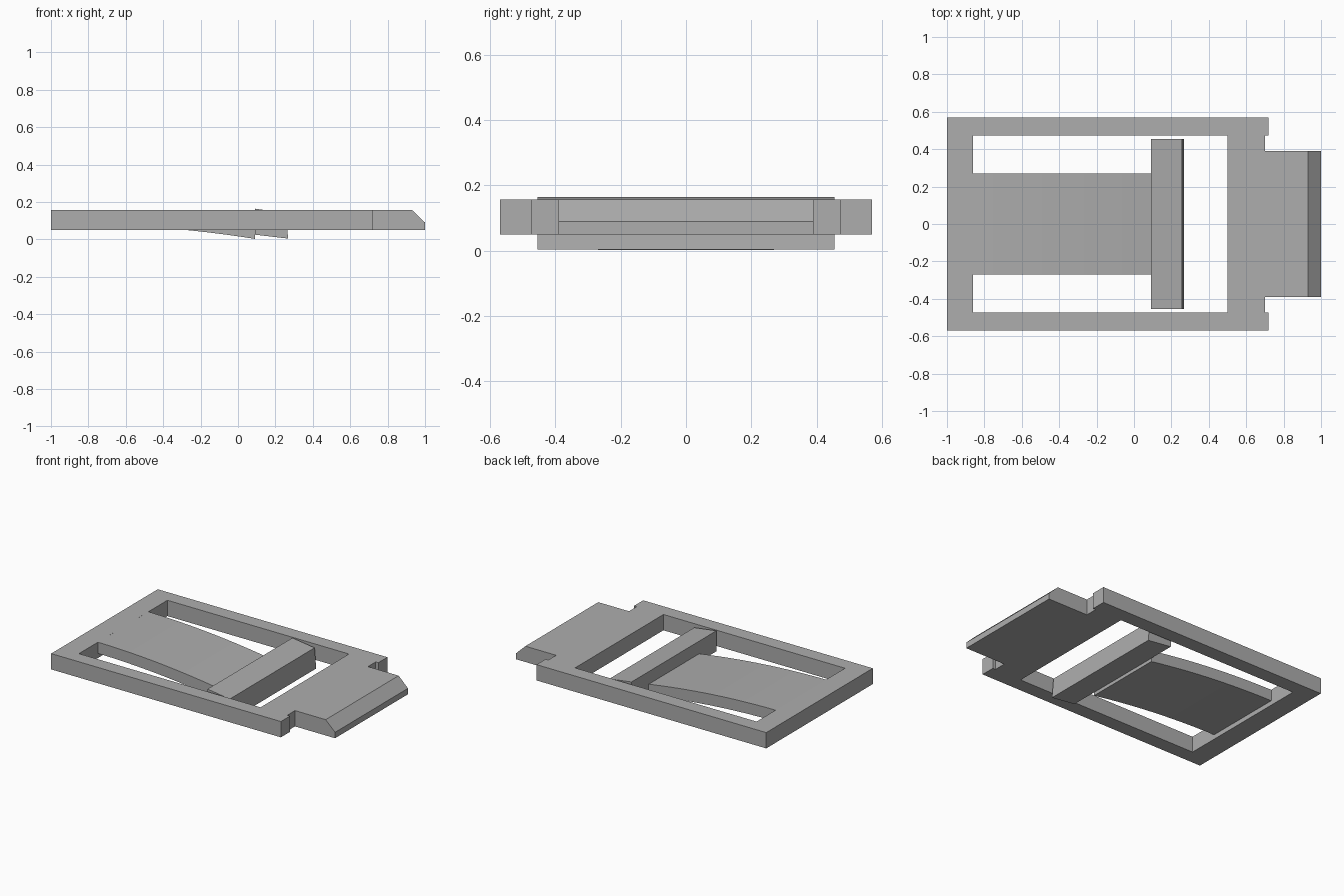
import bpy
import bmesh

cube = bpy.data.objects.get("Cube")
if cube:
    bpy.data.objects.remove(cube, do_unlink=True)

# Single grey plastic
GREY = (0.42, 0.42, 0.42, 1.0)
plastic = bpy.data.materials.new("grey_plastic")
plastic.use_nodes = True
plastic.diffuse_color = GREY
plastic.node_tree.nodes["Principled BSDF"].inputs["Base Color"].default_value = GREY

BOTTOM, TOP = 0.05, 0.157
ROOT, TIP = -0.86, 0.09


def extrude_outline(points, offset):
    """Closed prism from an outline swept along an offset vector."""
    bm = bmesh.new()
    face = bm.faces.new([bm.verts.new(p) for p in points])
    result = bmesh.ops.extrude_face_region(bm, geom=[face], use_keep_orig=True)
    moved = [g for g in result["geom"] if isinstance(g, bmesh.types.BMVert)]
    bmesh.ops.translate(bm, verts=moved, vec=offset)
    bmesh.ops.recalc_face_normals(bm, faces=bm.faces)
    return bm


def make_object(name, bm):
    mesh = bpy.data.meshes.new(name)
    bm.to_mesh(mesh)
    bm.free()
    mesh.materials.append(plastic)
    obj = bpy.data.objects.new(name, mesh)
    bpy.context.collection.objects.link(obj)
    return obj


def side_profile(name, profile, half_width):
    """Part with an x-z profile, centred across y."""
    points = [(x, -half_width, z) for x, z in profile]
    return make_object(name, extrude_outline(points, (0, 2 * half_width, 0)))


# Frame: half outline with rail, notch and nose, mirrored across y
half = [(-1, 0), (-1, 0.57), (0.72, 0.57), (0.72, 0.473), (0.7, 0.473),
        (0.7, 0.39), (1, 0.39), (1, 0), (0.5, 0), (0.5, 0.473),
        (ROOT, 0.473), (ROOT, 0)]
bm = extrude_outline([(x, y, BOTTOM) for x, y in half], (0, 0, TOP - BOTTOM))

# Chamfer on the nose
cut = bmesh.ops.bisect_plane(
    bm, geom=bm.verts[:] + bm.edges[:] + bm.faces[:],
    plane_co=(1, 0, 0.09), plane_no=(0.067, 0, 0.07), clear_outer=True)
rim = [g for g in cut["geom_cut"] if isinstance(g, bmesh.types.BMEdge)]
bmesh.ops.edgenet_fill(bm, edges=rim)

# Open the centre plane so the mirrored halves join cleanly
middle = [f for f in bm.faces if all(abs(v.co.y) < 1e-5 for v in f.verts)]
bmesh.ops.delete(bm, geom=middle, context="FACES")
bmesh.ops.recalc_face_normals(bm, faces=bm.faces)
frame = make_object("frame", bm)
mirror = frame.modifiers.new("mirror", "MIRROR")
mirror.use_axis = (False, True, False)
mirror.use_clip = True

# Flexible tongue: constant thickness, bending down towards its tip
STEPS, THICKNESS = 20, 0.076
curve = []
for i in range(STEPS + 1):
    x = ROOT + (TIP - ROOT) * i / STEPS
    curve.append((x, TOP - 0.08 * (x + 0.9) ** 2))
lower = [(x, z - THICKNESS) for x, z in reversed(curve)]
tongue = side_profile("flexible_tongue", curve + lower, 0.27)
bpy.ops.object.select_all(action="DESELECT")
tongue.select_set(True)
bpy.context.view_layer.objects.active = tongue
bpy.ops.object.shade_smooth_by_angle(angle=0.5)

# Crossbar on the tip of the tongue
side_profile("crossbar", [(TIP, 0.025), (0.268, 0.004), (0.256, 0.141), (TIP, 0.164)], 0.454)
